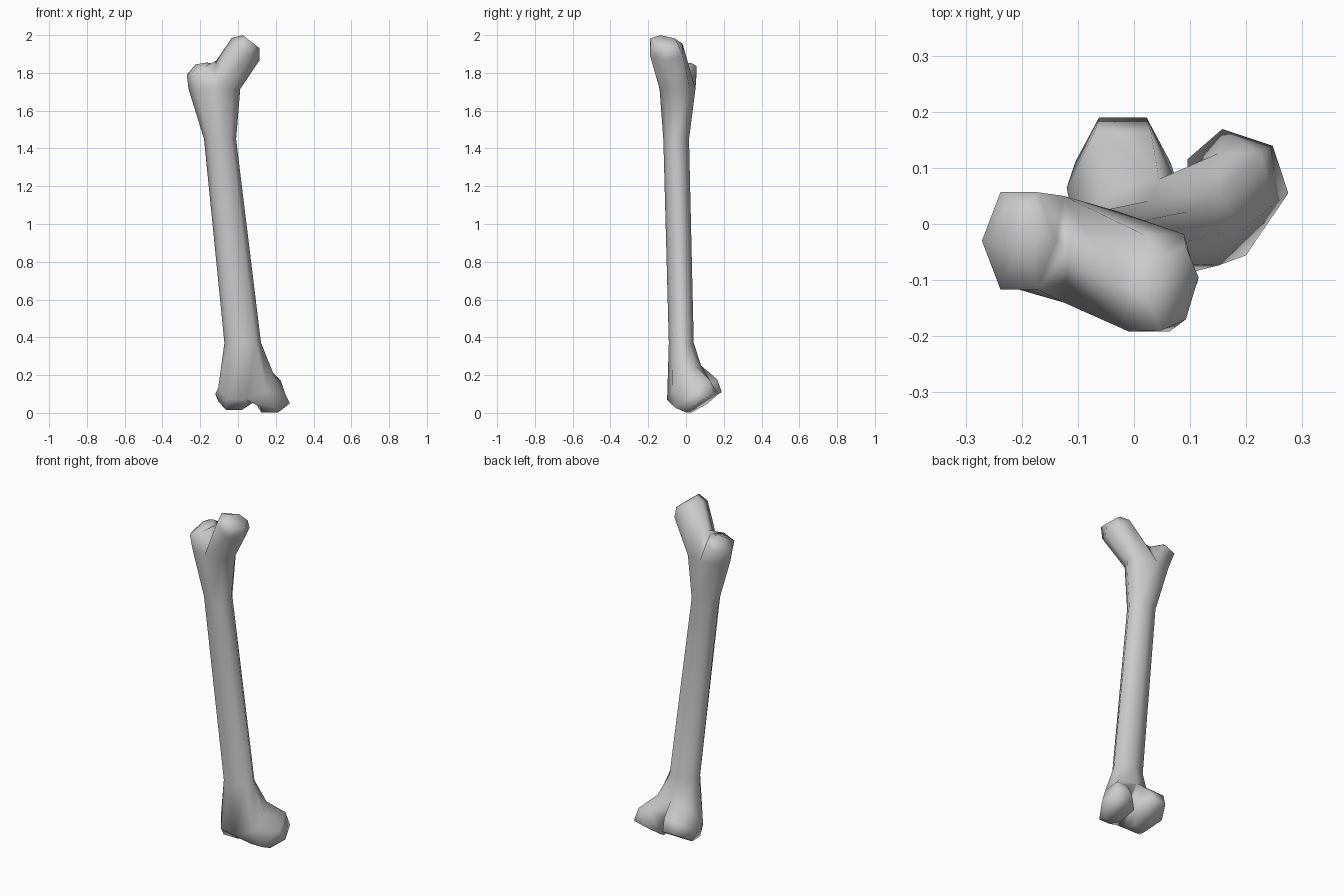
import bpy
import bmesh
from math import cos, sin, tau
from mathutils import Vector

if "Cube" in bpy.data.objects:
    bpy.data.objects.remove(bpy.data.objects["Cube"], do_unlink=True)

bm = bmesh.new()


def ring(centre, u, v, sides):
    """Elliptical loop of vertices around a centre, spanned by two half axes."""
    c, u, v = Vector(centre), Vector(u), Vector(v)
    return [bm.verts.new(c + u * cos(tau * i / sides) + v * sin(tau * i / sides))
            for i in range(sides)]


def bridge(a, b):
    """Join two loops with quads, matching the closest vertices."""
    n = len(a)
    options = [[loop[(i + s) % n] for i in range(n)]
               for loop in (b, b[::-1]) for s in range(n)]
    b = min(options, key=lambda o: sum((p.co - q.co).length_squared for p, q in zip(a, o)))
    for i in range(n):
        j = (i + 1) % n
        bm.faces.new((a[i], a[j], b[j], b[i]))
    return b


def branch(loop, sections):
    """Grow a capped limb out of a loop through the given sections."""
    for section in sections:
        loop = bridge(loop, ring(*section, len(loop)))
    bm.faces.new(loop)


def fork(loop, saddle, inner, outer):
    """Split an eight-sided loop into two limbs that meet at a saddle point."""
    s = bm.verts.new(saddle)
    branch([loop[i] for i in (6, 7, 0, 1, 2)] + [s], inner)
    branch([loop[i] for i in (2, 3, 4, 5, 6)] + [s], outer)


# Shaft, from the flared lower end up to the base of the neck
lower = ring((0.045, -0.01, 0.16), (0.15, 0, 0.03), (0, 0.09, 0.09), 8)
knee = ring((0.025, -0.025, 0.37), (0.097, 0, 0), (0, 0.066, 0), 8)
waist = ring((-0.095, -0.052, 1.45), (0.085, 0, 0), (0, 0.068, 0), 8)
upper = ring((-0.125, -0.045, 1.715), (0.137, 0, 0), (0, 0.095, 0), 8)
for a, b in ((lower, knee), (knee, waist), (waist, upper)):
    bridge(a, b)

# Ball head on its neck, and the bump on the outer side
fork(upper, (-0.115, -0.045, 1.865),
     inner=[((0.04, -0.105, 1.925), (0.073, 0, -0.06), (0.015, 0.1, 0)),
            ((0.07, -0.115, 1.965), (0.045, 0.02, -0.035), (0, 0.075, 0))],
     outer=[((-0.205, -0.03, 1.82), (0.066, 0, 0.03), (0, 0.1, 0)),
            ((-0.195, -0.01, 1.85), (0.03, 0, 0.005), (0, 0.045, 0))])

# Two rounded knuckles at the bottom, reaching backwards
fork(lower, (0.09, 0.03, 0.06),
     inner=[((0.175, 0.035, 0.10), (0.075, 0, 0), (0.015, 0.105, 0.085)),
            ((0.185, 0.085, 0.05), (0.09, -0.03, 0), (0.02, 0.08, 0.055))],
     outer=[((-0.02, 0.065, 0.10), (0.1, 0, 0), (0, 0.115, 0.09)),
            ((-0.02, 0.11, 0.062), (0.085, 0, 0), (0, 0.092, 0.055))])

bmesh.ops.recalc_face_normals(bm, faces=bm.faces[:])
for face in bm.faces:
    face.smooth = True

mesh = bpy.data.meshes.new("thigh_bone")
bm.to_mesh(mesh)
bm.free()
bone = bpy.data.objects.new("thigh_bone", mesh)
bpy.context.collection.objects.link(bone)

# Plain grey bone colour
grey = bpy.data.materials.new("bone_grey")
grey.use_nodes = True
grey.diffuse_color = (0.6, 0.6, 0.6, 1)
shader = next(n for n in grey.node_tree.nodes if n.type == "BSDF_PRINCIPLED")
shader.inputs["Base Color"].default_value = (0.6, 0.6, 0.6, 1)
mesh.materials.append(grey)
